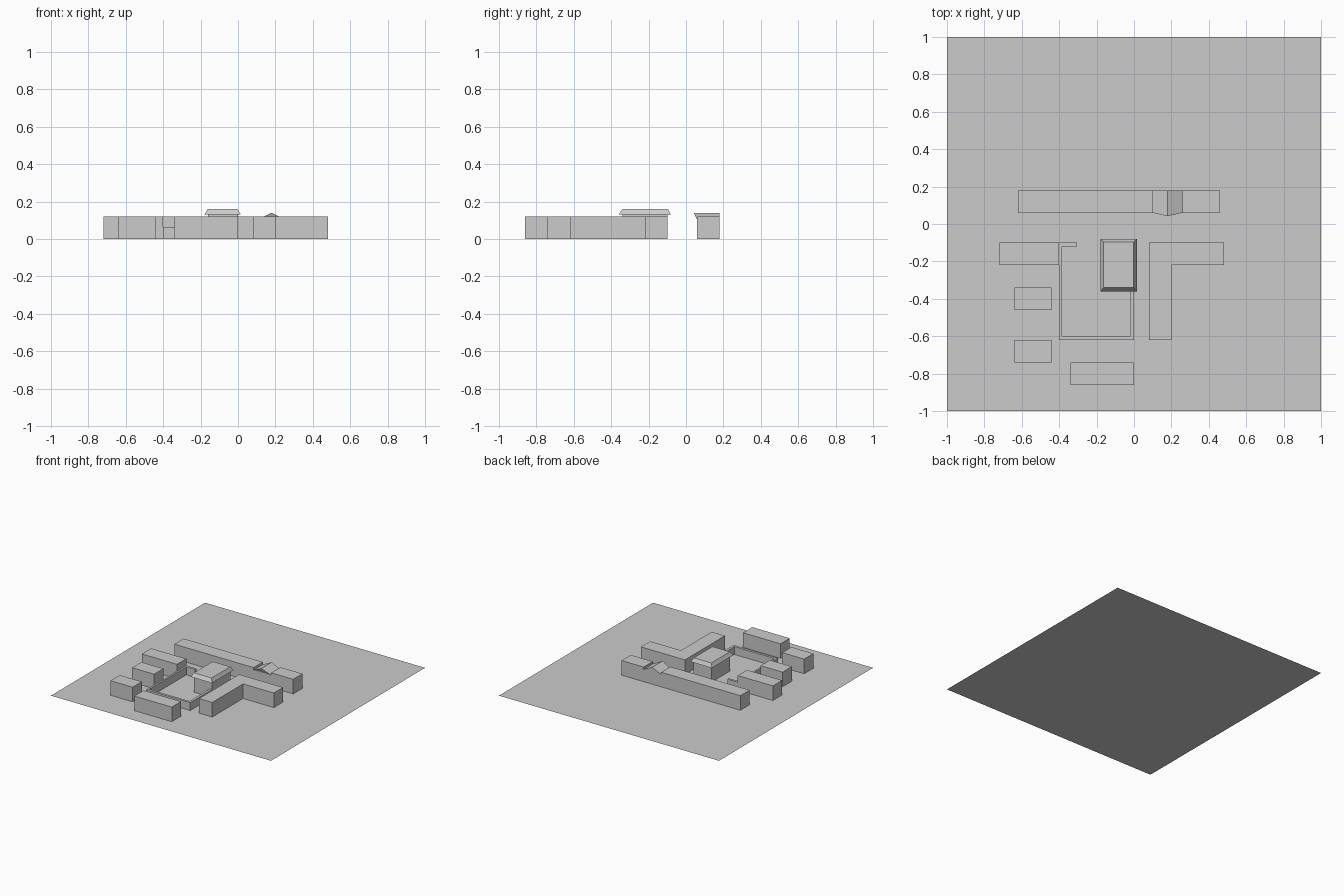
import bpy

if "Cube" in bpy.data.objects:
    bpy.data.objects.remove(bpy.data.objects["Cube"])


def add_mesh(name, verts, faces):
    mesh = bpy.data.meshes.new(name)
    mesh.from_pydata(verts, [], faces)
    mesh.update()
    obj = bpy.data.objects.new(name, mesh)
    bpy.context.collection.objects.link(obj)
    return obj


def loft(name, rings):
    """Join matching counter-clockwise rings and cap both ends."""
    n = len(rings[0])
    verts = [p for ring in rings for p in ring]
    faces = [tuple(range(n - 1, -1, -1)), tuple(range(len(verts) - n, len(verts)))]
    for k in range(len(rings) - 1):
        for i in range(n):
            j = (i + 1) % n
            faces.append((k * n + i, k * n + j, (k + 1) * n + j, (k + 1) * n + i))
    return add_mesh(name, verts, faces)


def extrude(name, outline, height):
    return loft(name, [[(x, y, z) for x, y in outline] for z in (0, height)])


def rect(x0, x1, y0, y1):
    return [(x0, y0), (x1, y0), (x1, y1), (x0, y1)]


H = 0.12        # building height
WALL_H = 0.065  # courtyard wall height

# Flat site
add_mesh("ground_plane", [(x, y, 0) for x, y in rect(-1, 1, -1, 1)], [(0, 1, 2, 3)])

# Plain rectangular blocks
blocks = {
    "rear_block_left": (-0.62, 0.10, 0.06, 0.18),
    "rear_block_right": (0.26, 0.46, 0.06, 0.18),
    "west_block": (-0.72, -0.40, -0.22, -0.10),
    "small_block_rear": (-0.64, -0.44, -0.46, -0.34),
    "small_block_front": (-0.64, -0.44, -0.74, -0.62),
    "front_block": (-0.34, 0.0, -0.86, -0.74),
}
for name, bounds in blocks.items():
    extrude(name, rect(*bounds), H)

# L-shaped wing
extrude("corner_wing", [(0.08, -0.62), (0.20, -0.62), (0.20, -0.22),
                        (0.48, -0.22), (0.48, -0.10), (0.08, -0.10)], H)

# Low courtyard wall
extrude("courtyard_wall", [(-0.40, -0.62), (0.0, -0.62), (0.0, -0.34), (-0.02, -0.34),
                           (-0.02, -0.60), (-0.385, -0.60), (-0.385, -0.12),
                           (-0.305, -0.12), (-0.305, -0.10), (-0.40, -0.10)], WALL_H)

# Main hall and its bevelled roof
extrude("hall_body", rect(-0.16, 0.0, -0.34, -0.10), 0.13)
loft("hall_roof", [[(x, y, 0.13) for x, y in rect(-0.18, 0.015, -0.36, -0.08)],
                   [(x, y, 0.16) for x, y in rect(-0.162, -0.002, -0.34, -0.097)]])

# Gatehouse with a gable whose ridge leans out at the front
profile = [(0.10, 0), (0.26, 0), (0.26, 0.10), (0.18, 0.14), (0.10, 0.10)]
loft("gatehouse", [[(x, 0.18, z) for x, z in reversed(profile)],
                   [(x, 0.042 if z > 0.12 else 0.06, z) for x, z in reversed(profile)]])
for obj in [bpy.data.objects["gatehouse"]]:
    obj.data.flip_normals()
    import bmesh
    bm = bmesh.new()
    bm.from_mesh(obj.data)
    bmesh.ops.connect_verts(bm, verts=[v for v in bm.verts if v.co.y < 0.1 and 0.09 < v.co.z < 0.11])
    bmesh.ops.recalc_face_normals(bm, faces=bm.faces)
    bm.to_mesh(obj.data)
    bm.free()
